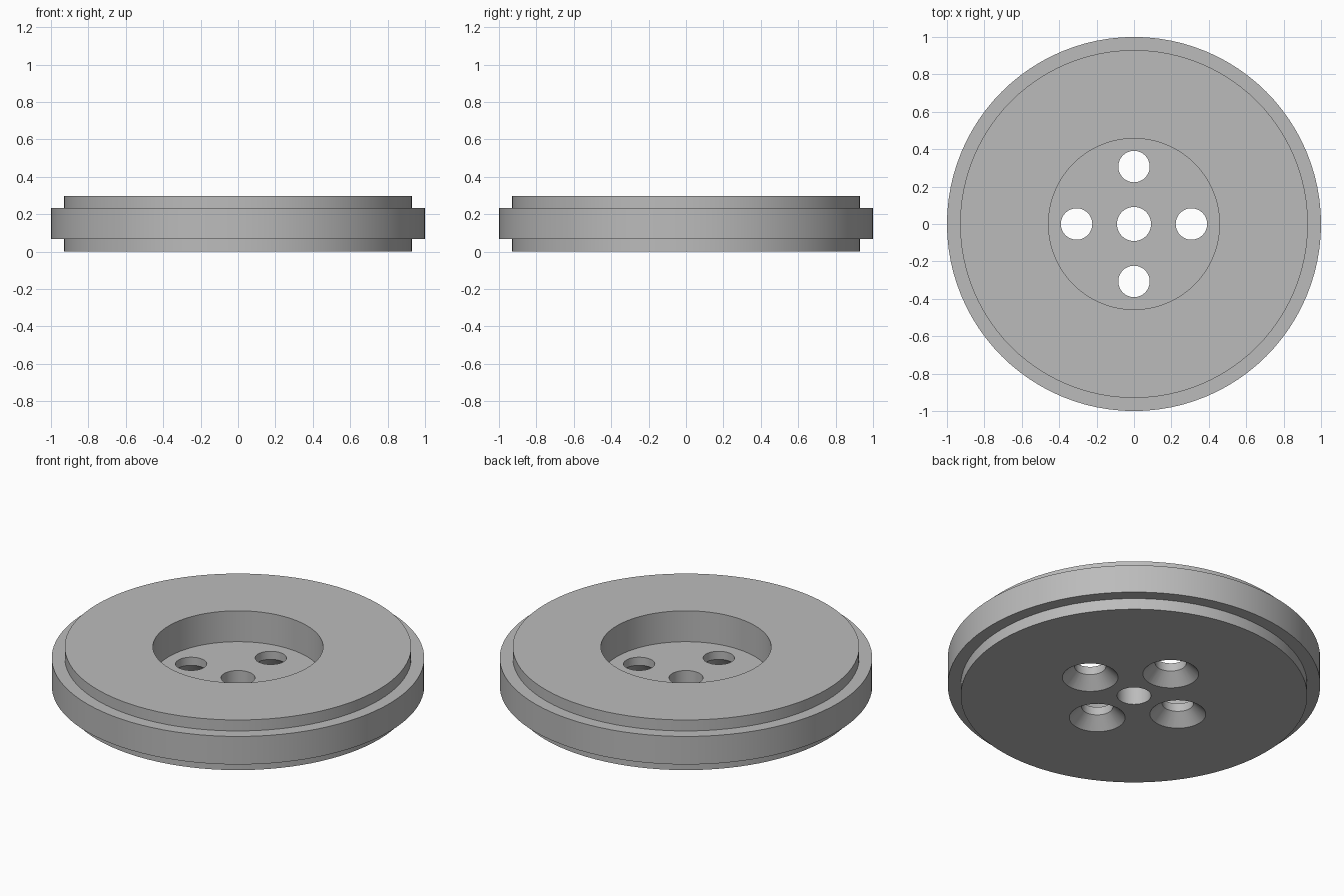
import bpy
import bmesh
import math

cube = bpy.data.objects.get("Cube")
if cube:
    bpy.data.objects.remove(cube, do_unlink=True)

SEGMENTS = 96
HEIGHT = 0.297
FLOOR = 0.114

# Single grey material
grey = bpy.data.materials.new("plain_grey")
grey.use_nodes = True
colour = (0.5, 0.5, 0.5, 1)
grey.diffuse_color = colour
grey.node_tree.nodes["Principled BSDF"].inputs["Base Color"].default_value = colour


def lathe(name, profile, segments, closed=False):
    """Spin (radius, height) points about z; an open profile is capped."""
    bm = bmesh.new()
    rings = []
    for r, z in profile:
        rings.append([bm.verts.new((r * math.cos(2 * math.pi * i / segments),
                                    r * math.sin(2 * math.pi * i / segments), z))
                      for i in range(segments)])
    pairs = list(zip(rings, rings[1:]))
    if closed:
        pairs.append((rings[-1], rings[0]))
    else:
        bm.faces.new(rings[0])
        bm.faces.new(rings[-1])
    for a, b in pairs:
        for i in range(segments):
            j = (i + 1) % segments
            bm.faces.new((a[i], a[j], b[j], b[i]))
    bmesh.ops.recalc_face_normals(bm, faces=bm.faces)
    mesh = bpy.data.meshes.new(name)
    bm.to_mesh(mesh)
    bm.free()
    mesh.materials.append(grey)
    obj = bpy.data.objects.new(name, mesh)
    bpy.context.collection.objects.link(obj)
    return obj


# Stepped disc with top recess and centre bore
disc = lathe("stepped_disc", [
    (0.091, 0), (0.93, 0), (0.93, 0.066), (1, 0.066), (1, 0.232), (0.93, 0.232),
    (0.93, HEIGHT), (0.457, HEIGHT), (0.457, FLOOR), (0.091, FLOOR)],
    SEGMENTS, closed=True)

# Four bolt holes, countersunk from below
cutters = []
for k in range(4):
    angle = k * math.pi / 2
    cutter = lathe("bolt_hole_cutter", [
        (0.16, -0.01), (0.084, 0.066), (0.084, FLOOR + 0.05)], 48)
    cutter.location = (0.307 * math.cos(angle), 0.307 * math.sin(angle), 0)
    cutter.hide_render = True
    cutters.append(cutter)
    cut = disc.modifiers.new("bolt_hole", 'BOOLEAN')
    cut.operation = 'DIFFERENCE'
    cut.solver = 'EXACT'
    cut.object = cutter

# Apply the cuts and drop the cutters
bpy.ops.object.select_all(action='DESELECT')
bpy.context.view_layer.objects.active = disc
disc.select_set(True)
for name in [m.name for m in disc.modifiers]:
    bpy.ops.object.modifier_apply(modifier=name)
for cutter in cutters:
    bpy.data.objects.remove(cutter, do_unlink=True)

bpy.ops.object.shade_smooth_by_angle(angle=math.radians(30))
